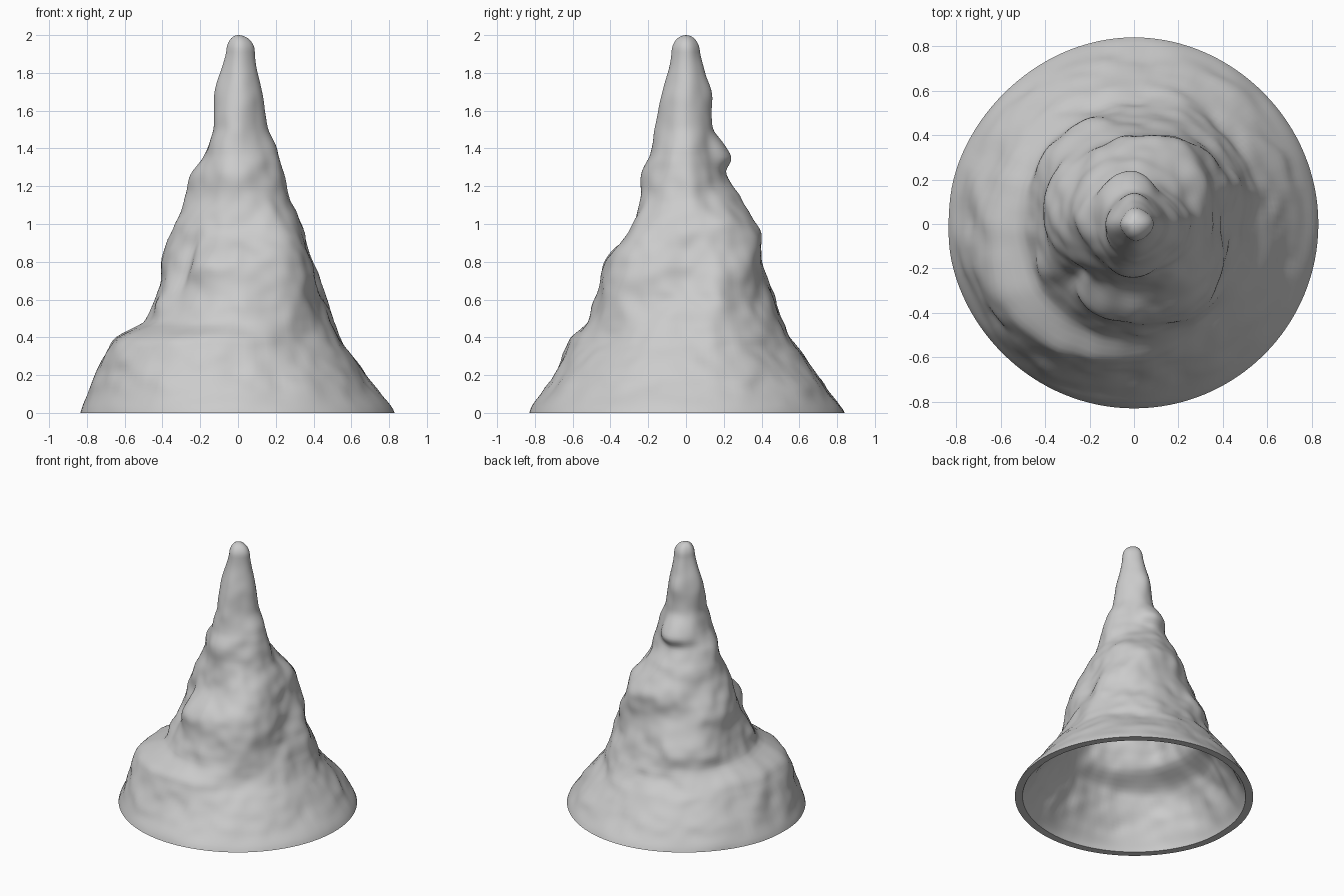
import bpy, bmesh, math
from mathutils import Vector, noise

if "Cube" in bpy.data.objects:
    bpy.data.objects.remove(bpy.data.objects["Cube"])

# Height, then radii at E, NE, N, NW, W, SW, S, SE
PROFILE = [
    (0.00, .83, .83, .84, .83, .84, .83, .83, .83),
    (0.10, .76, .77, .77, .78, .80, .79, .77, .76),
    (0.20, .68, .70, .70, .72, .76, .76, .70, .69),
    (0.32, .59, .60, .62, .64, .71, .72, .63, .60),
    (0.40, .54, .56, .55, .58, .65, .66, .60, .56),
    (0.48, .50, .52, .51, .53, .49, .50, .52, .54),
    (0.60, .46, .48, .46, .50, .44, .44, .48, .50),
    (0.80, .40, .45, .40, .41, .40, .37, .43, .45),
    (0.98, .34, .40, .38, .34, .35, .30, .29, .36),
    (1.15, .28, .26, .28, .28, .27, .23, .24, .26),
    (1.27, .25, .20, .21, .23, .25, .21, .23, .22),
    (1.36, .22, .18, .24, .21, .18, .19, .19, .20),
    (1.50, .16, .15, .15, .14, .13, .15, .17, .15),
    (1.70, .13, .12, .13, .11, .12, .11, .12, .12),
    (1.91, .09, .08, .075, .06, .06, .06, .075, .08),
]

# Lumps and hollows: angle, height, angular width, height width, amount
LUMPS = [
    (-45, .42, 18, .09, -.03), (-22, .58, 14, .12, -.04), (0, .75, 14, .15, -.03),
    (22, .62, 10, .12, .03), (245, .78, 14, .08, .04), (222, .75, 9, .15, -.03),
    (205, .58, 12, .08, .03), (178, .16, 9, .14, -.02), (280, .98, 16, .1, -.02),
    (150, .85, 18, .1, .02), (115, .6, 15, .12, .02),
]

SEG = 128
DOME = 1.91


def spline(a, b, c, d, t):
    return b + .5 * t * (c - a + t * (2*a - 5*b + 4*c - d + t * (3*(b - c) + d - a)))


def around(row, ang):
    u = ang / (math.pi / 4)
    i = int(u)
    return spline(*(row[1 + (i + k) % 8] for k in (-1, 0, 1, 2)), u - i)


def radius(ang, z):
    zc = min(z, DOME - 1e-5)
    i = max(k for k, row in enumerate(PROFILE) if row[0] <= zc)
    i = min(i, len(PROFILE) - 2)
    t = (zc - PROFILE[i][0]) / (PROFILE[i + 1][0] - PROFILE[i][0])
    ks = [max(0, min(len(PROFILE) - 1, i + k)) for k in (-1, 0, 1, 2)]
    r = spline(*(around(PROFILE[k], ang) for k in ks), t)
    for a, h, wa, wh, amt in LUMPS:
        da = (math.degrees(ang) - a + 180) % 360 - 180
        r += amt * math.exp(-(da / wa) ** 2 - ((z - h) / wh) ** 2)
    # Fine rock roughness, fading out at the rim and the tip
    p = Vector((r * math.cos(ang), r * math.sin(ang), z))
    fade = min(1, z / .15) * min(1, r / .3)
    r += fade * (.022 * noise.noise(p * 5) + .010 * noise.noise(p * 11))
    if z > DOME:
        r *= math.sqrt(max(0, 1 - ((z - DOME) / (2 - DOME)) ** 2))
    return r


def ring(bm, z, inset):
    verts = []
    for k in range(SEG):
        a = 2 * math.pi * k / SEG
        r = max(radius(a, z) - inset, .012)
        # Tip leans slightly to +x
        verts.append(bm.verts.new((r * math.cos(a), r * math.sin(a), z)))
    return verts


def bridge(bm, lo, hi):
    for k in range(SEG):
        n = (k + 1) % SEG
        bm.faces.new((lo[k], lo[n], hi[n], hi[k]))


def shell(bm, heights, inset, top):
    rings = [ring(bm, z, inset) for z in heights]
    for lo, hi in zip(rings, rings[1:]):
        bridge(bm, lo, hi)
    apex = bm.verts.new((0, 0, top))
    for k in range(SEG):
        bm.faces.new((rings[-1][k], rings[-1][(k + 1) % SEG], apex))
    return rings[0]


bm = bmesh.new()
# Outer rock surface with rounded tip
outer_z = [DOME * i / 100 for i in range(101)]
outer_z += [DOME + (2 - DOME) * math.sin(math.pi / 2 * i / 8) for i in range(1, 8)]
outer_rim = shell(bm, outer_z, 0, 2.0)
# Hollow inside and flat bottom rim
inner_rim = shell(bm, [1.85 * i / 90 for i in range(91)], .053, 1.87)
bridge(bm, inner_rim, outer_rim)
bmesh.ops.recalc_face_normals(bm, faces=bm.faces)

mesh = bpy.data.meshes.new("rock_spire")
bm.to_mesh(mesh)
bm.free()
spire = bpy.data.objects.new("rock_spire", mesh)
bpy.context.collection.objects.link(spire)
bpy.context.view_layer.objects.active = spire
spire.select_set(True)
bpy.ops.object.shade_smooth_by_angle(angle=math.radians(50))
